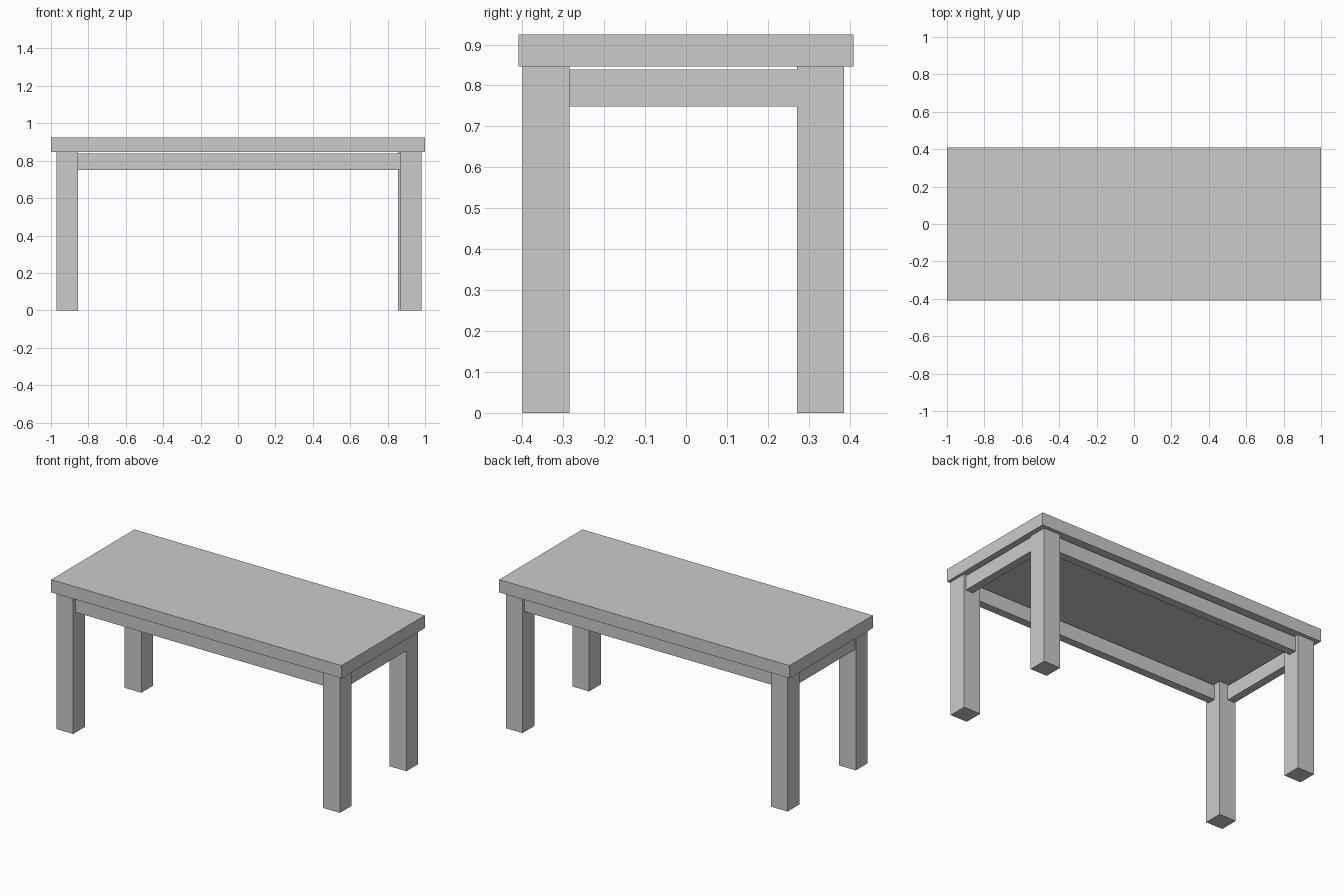
import bpy
import bmesh
from mathutils import Vector

if "Cube" in bpy.data.objects:
    bpy.data.objects.remove(bpy.data.objects["Cube"])


def box(name, x, y, z):
    """Box from (min, max) ranges on each axis."""
    size = Vector((x[1] - x[0], y[1] - y[0], z[1] - z[0]))
    bm = bmesh.new()
    bmesh.ops.create_cube(bm, size=1.0)
    bmesh.ops.scale(bm, vec=size, verts=bm.verts)
    mesh = bpy.data.meshes.new(name)
    bm.to_mesh(mesh)
    bm.free()
    obj = bpy.data.objects.new(name, mesh)
    obj.location = (sum(x) / 2, sum(y) / 2, sum(z) / 2)
    bpy.context.collection.objects.link(obj)
    return obj


LEG = 0.115
LEG_TOP = 0.846
RAIL_Z = (0.749, 0.839)

# Table top
box("table_top", (-1.0, 1.0), (-0.409, 0.409), (LEG_TOP, 0.925))

# Legs, by lower x and y corner (front right one sits slightly further out)
legs = {
    "front_left_leg": (-0.97, -0.40),
    "front_right_leg": (0.867, -0.40),
    "back_left_leg": (-0.97, 0.271),
    "back_right_leg": (0.855, 0.271),
}
for name, (x, y) in legs.items():
    box(name, (x, x + LEG), (y, y + LEG), (0.0, LEG_TOP))

# Rails between the legs, leaving a thin gap below the top
box("front_rail", (-0.855, 0.867), (-0.378, -0.328), RAIL_Z)
box("back_rail", (-0.855, 0.855), (0.316, 0.367), RAIL_Z)
box("left_rail", (-0.963, -0.913), (-0.285, 0.271), RAIL_Z)
box("right_rail", (0.919, 0.97), (-0.285, 0.271), RAIL_Z)
